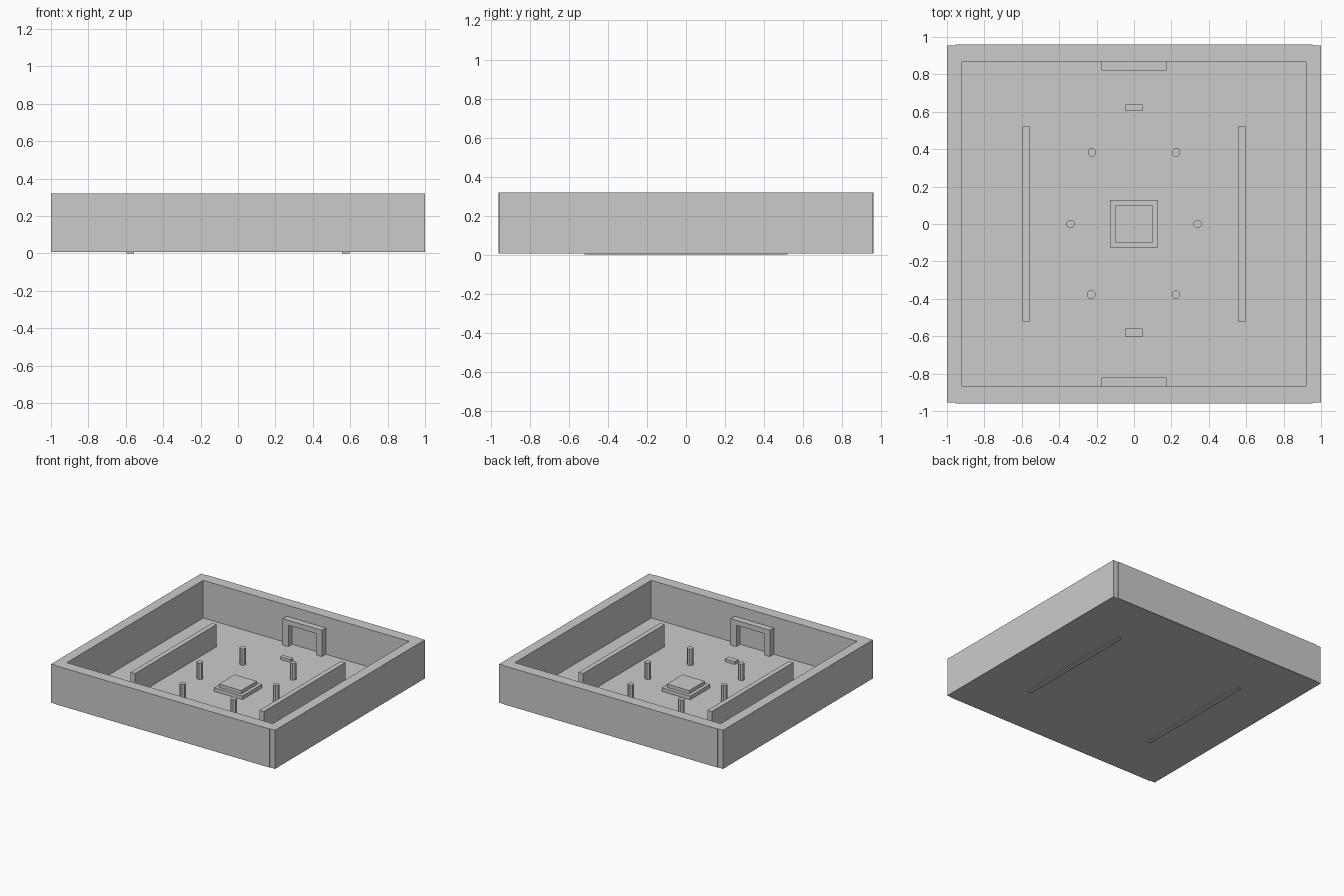
import bpy
from math import pi

if "Cube" in bpy.data.objects:
    bpy.data.objects.remove(bpy.data.objects["Cube"])


def box(name, x0, x1, y0, y1, z0, z1):
    bpy.ops.mesh.primitive_cube_add(
        size=1, location=((x0 + x1) / 2, (y0 + y1) / 2, (z0 + z1) / 2))
    ob = bpy.context.object
    ob.name = name
    ob.scale = (x1 - x0, y1 - y0, z1 - z0)
    bpy.ops.object.transform_apply(location=False, rotation=False, scale=True)
    return ob


def mirrored_box(name, axis, a0, a1, b0, b1, z0, z1):
    # a pair of boxes at +/- a along the chosen axis
    for s, tag in ((1, "positive"), (-1, "negative")):
        lo, hi = sorted((s * a0, s * a1))
        if axis == 'x':
            box(f"{name}_{tag}", lo, hi, b0, b1, z0, z1)
        else:
            box(f"{name}_{tag}", b0, b1, lo, hi, z0, z1)


# Floor slab and surrounding walls
box("floor", -0.998, 0.998, -0.954, 0.954, 0.006, 0.015)
mirrored_box("side_wall", 'x', 0.92, 1.0, -0.955, 0.955, 0.007, 0.319)
mirrored_box("end_wall", 'y', 0.87, 0.96, -0.955, 0.955, 0.007, 0.319)

# Long low barriers
mirrored_box("barrier", 'x', 0.555, 0.595, -0.52, 0.52, 0.0, 0.195)

# Goal-like gateways against the end walls
mirrored_box("gateway_lintel", 'y', 0.82, 0.87, -0.175, 0.175, 0.188, 0.228)
for side, x0 in (("left", -0.175), ("right", 0.125)):
    mirrored_box(f"gateway_{side}_leg", 'y', 0.82, 0.87, x0, x0 + 0.05, 0.01, 0.188)

# Small floor pads in front of the gateways
box("back_pad", -0.045, 0.045, 0.605, 0.64, 0.01, 0.038)
box("front_pad", -0.045, 0.045, -0.605, -0.56, 0.01, 0.038)

# Stepped centre platform
box("platform_base", -0.127, 0.127, -0.125, 0.127, 0.01, 0.045)
box("platform_top", -0.1, 0.1, -0.1, 0.1, 0.045, 0.072)

# Six octagonal posts
posts = [(-0.34, 0), (0.34, 0), (-0.225, 0.383), (0.225, 0.383),
         (-0.229, -0.377), (0.225, -0.377)]
for i, (x, y) in enumerate(posts):
    bpy.ops.mesh.primitive_cylinder_add(
        vertices=8, radius=0.024, depth=0.138, location=(x, y, 0.079),
        rotation=(0, 0, pi / 8))
    bpy.context.object.name = f"post_{i + 1}"
